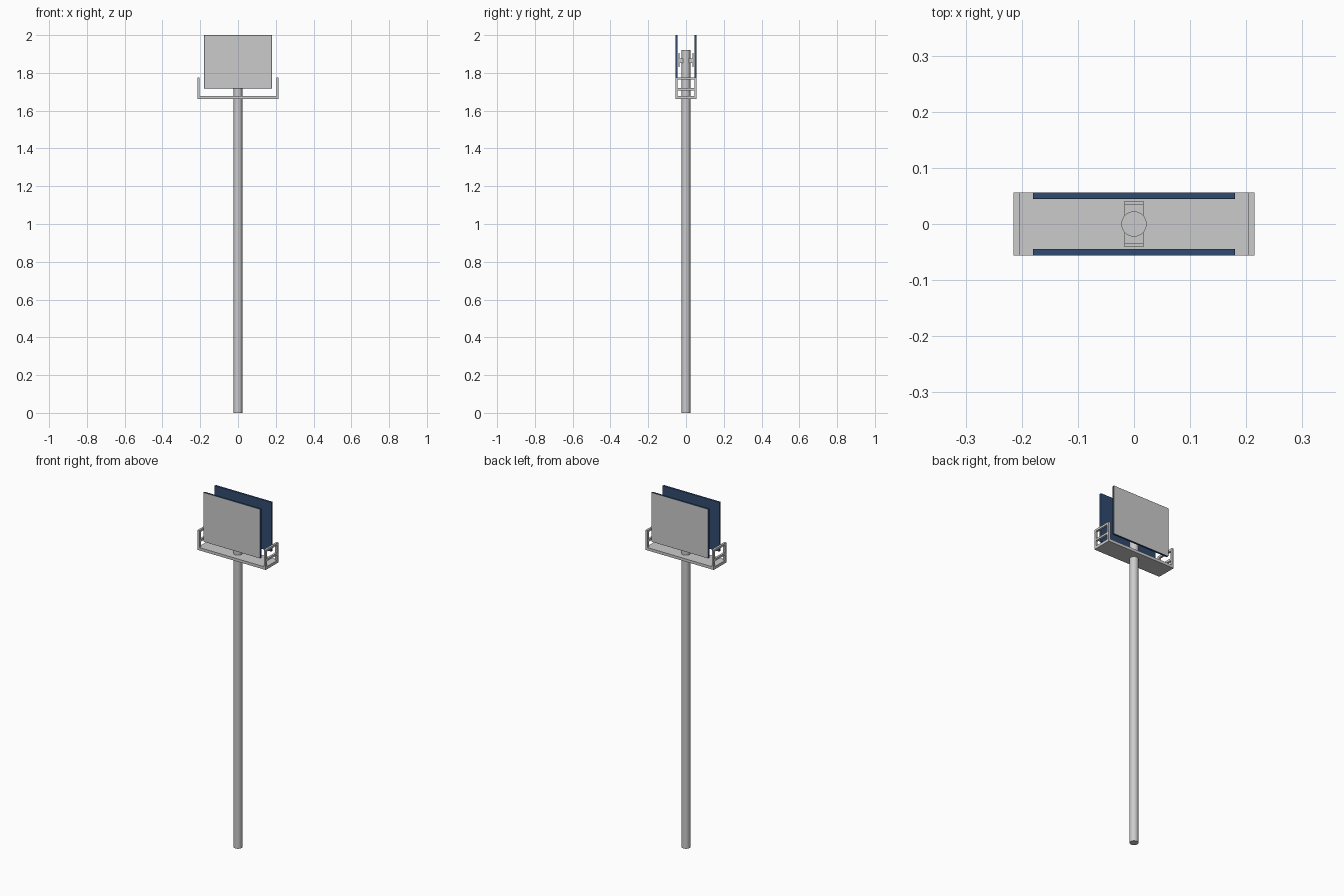
import bpy, bmesh
from mathutils import Matrix

if "Cube" in bpy.data.objects:
    bpy.data.objects.remove(bpy.data.objects["Cube"])

navy = bpy.data.materials.new("navy")
navy.diffuse_color = (0.03, 0.07, 0.16, 1)
navy.use_nodes = True
navy.node_tree.nodes["Principled BSDF"].inputs["Base Color"].default_value = navy.diffuse_color
grey = bpy.data.materials.new("grey")
grey.diffuse_color = (0.8, 0.8, 0.8, 1)
grey.use_nodes = True
grey.node_tree.nodes["Principled BSDF"].inputs["Base Color"].default_value = grey.diffuse_color


def box(name, x, y, z, bevel=0.0):
    """Box from (min, max) ranges on each axis."""
    bm = bmesh.new()
    bmesh.ops.create_cube(bm, size=1)
    for v in bm.verts:
        for i, r in enumerate((x, y, z)):
            v.co[i] = r[0] if v.co[i] < 0 else r[1]
    if bevel:
        bmesh.ops.bevel(bm, geom=bm.edges[:], offset=bevel, segments=2,
                        profile=0.5, affect='EDGES')
    me = bpy.data.meshes.new(name)
    bm.to_mesh(me)
    bm.free()
    ob = bpy.data.objects.new(name, me)
    bpy.context.collection.objects.link(ob)
    return ob


def span(a, b):
    return (min(a, b), max(a, b))


# Pole
bpy.ops.mesh.primitive_cylinder_add(vertices=32, radius=0.0225, depth=1.92,
                                    location=(0, 0, 0.96))
bpy.context.object.name = "pole"
bpy.ops.object.shade_smooth_by_angle()

# Service platform
box("platform", (-0.215, 0.215), (-0.0565, 0.0565), (1.662, 1.678))

# End railings
for s, side in ((-1, "left"), (1, "right")):
    x = span(s * 0.203, s * 0.215)
    for t, end in ((-1, "front"), (1, "back")):
        box(f"{side}_{end}_rail_post", x, span(t * 0.0445, t * 0.0565), (1.678, 1.776))
    for label, z in (("top", 1.764), ("middle", 1.708)):
        box(f"{side}_{label}_rail", x, (-0.0445, 0.0445), (z, z + 0.012))

# Display boards with brackets: navy casing, grey outer face
for t, side in ((-1, "front"), (1, "back")):
    board = box(f"{side}_board", (-0.18, 0.18), span(t * 0.0445, t * 0.0565),
                (1.718, 2.0), 0.0015)
    board.data.materials.append(navy)
    board.data.materials.append(grey)
    for p in board.data.polygons:
        if p.normal.y * t > 0.99:
            p.material_index = 1
    box(f"{side}_bracket_plate", (-0.017, 0.017), span(t * 0.035, t * 0.041), (1.83, 1.905))
    box(f"{side}_bracket_arm", (-0.017, 0.017), span(t * 0.01, t * 0.035), (1.853, 1.877))
